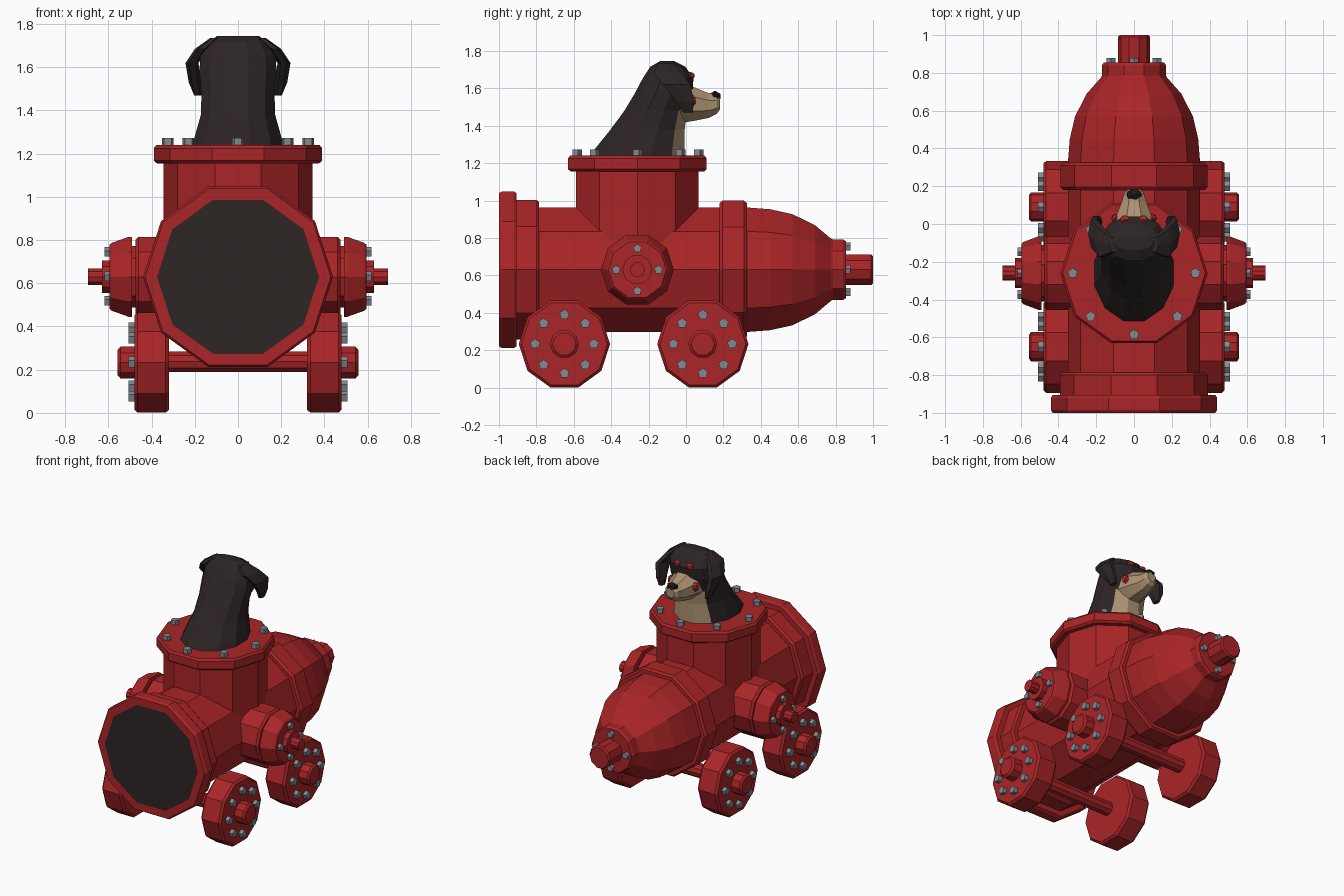
import bpy, bmesh, math
from mathutils import Vector

if "Cube" in bpy.data.objects:
    bpy.data.objects.remove(bpy.data.objects["Cube"])


def mat(name, rgb):
    m = bpy.data.materials.new(name)
    m.diffuse_color = (*rgb, 1)
    m.use_nodes = True
    m.node_tree.nodes["Principled BSDF"].inputs["Base Color"].default_value = m.diffuse_color
    return m


RED = mat("hydrant red", (0.40, 0.018, 0.020))
STEEL = mat("bolt grey", (0.22, 0.26, 0.29))
DARK = mat("bore dark", (0.026, 0.019, 0.018))
FUR = mat("fur black", (0.026, 0.018, 0.018))
TAN = mat("fur tan", (0.42, 0.29, 0.17))
RUST = mat("fur red", (0.50, 0.025, 0.025))
NOSE = mat("nose black", (0.012, 0.010, 0.011))


def loft(name, axis, sections, mats, centre=(0, 0), n=10, rule=None, phase=0):
    """Join polygon rings (t, a, b, du, dv) along an axis and cap both ends.
    A two-number section (t, r) is a regular ring."""
    bm = bmesh.new()
    rings = []
    for s in sections:
        t, a, b, du, dv = s if len(s) == 5 else (s[0], s[1], s[1], 0, 0)
        ring = []
        for i in range(n):
            ang = math.tau * i / n + phase
            u = centre[0] + du + a * math.cos(ang)
            v = centre[1] + dv + b * math.sin(ang)
            ring.append(bm.verts.new({'x': (t, u, v), 'y': (u, t, v), 'z': (u, v, t)}[axis]))
        rings.append(ring)
    for p, q in zip(rings, rings[1:]):
        for i in range(n):
            bm.faces.new((p[i], p[(i + 1) % n], q[(i + 1) % n], q[i]))
    bm.faces.new(rings[0])
    bm.faces.new(rings[-1])
    bmesh.ops.recalc_face_normals(bm, faces=bm.faces)
    if rule:
        for f in bm.faces:
            f.material_index = rule(f.calc_center_median(), f.normal)
    me = bpy.data.meshes.new(name)
    bm.to_mesh(me)
    bm.free()
    for m in mats:
        me.materials.append(m)
    ob = bpy.data.objects.new(name, me)
    bpy.context.collection.objects.link(ob)
    return ob


def bolts(name, axis, t0, t1, centre, radius, count, r=0.028):
    for i in range(count):
        a = math.tau * i / count
        c = (centre[0] + radius * math.cos(a), centre[1] + radius * math.sin(a))
        loft(name, axis, [(t0, r), (t1, r)], [STEEL], c, 5, phase=math.pi / 2)


def blob(name, loc, scale, material):
    bm = bmesh.new()
    bmesh.ops.create_icosphere(bm, subdivisions=1, radius=1)
    for v in bm.verts:
        v.co = Vector(c * s for c, s in zip(v.co, scale)) + Vector(loc)
    me = bpy.data.meshes.new(name)
    bm.to_mesh(me)
    bm.free()
    me.materials.append(material)
    bpy.context.collection.objects.link(bpy.data.objects.new(name, me))


# Hydrant barrel lying along y, with the dark bore as its front cap
ZC = 0.63
loft("barrel", 'y', [
    (-1, .375), (-1, .43), (-.985, .44), (-.92, .44), (-.905, .43), (-.905, .392),
    (-.80, .392), (-.785, .38), (-.785, .35), (.18, .35), (.18, .375), (.195, .388),
    (.31, .388), (.325, .375), (.325, .35), (.45, .34), (.57, .312), (.69, .25),
    (.775, .175), (.785, .17), (.84, .17), (.855, .16), (.855, .085), (.99, .085),
    (1, .075)], [RED, DARK], (0, ZC),
    rule=lambda c, nrm: int(c.y < -.99 and abs(c.x) < .01 and abs(c.z - ZC) < .01))
bolts("barrel_tip_bolt", 'y', .85, .88, (0, ZC), .122, 4, .024)

# Upright neck the dog sits in
YC = -0.26
loft("neck", 'z', [(ZC, .345), (1.155, .345), (1.155, .375), (1.168, .39), (1.225, .39),
                   (1.24, .378)], [RED], (0, YC))
bolts("neck_bolt", 'z', 1.235, 1.272, (0, YC), .325, 8)

for s in (-1, 1):
    # Side outlets
    loft("side_outlet", 'x', [(s * x, r) for x, r in (
        (.2, .195), (.46, .195), (.475, .18), (.475, .15), (.49, .15), (.49, .195),
        (.505, .195), (.585, .165), (.595, .155), (.595, .08), (.63, .08), (.63, .04),
        (.695, .04))], [RED], (YC, ZC))
    bolts("outlet_bolt", 'x', s * .59, s * .617, (YC, ZC), .113, 4, .024)
    # Wheels with hubs
    for y in (-.65, .09):
        loft("wheel", 'x', [(s * x, r) for x, r in (
            (.32, .23), (.335, .244), (.465, .244), (.48, .23), (.48, .077), (.545, .077),
            (.557, .062))], [RED], (y, .233))
        bolts("wheel_bolt", 'x', s * .475, s * .508, (y, .233), .157, 8)

for y in (-.65, .09):
    loft("axle", 'x', [(-.33, .05), (.33, .05)], [RED], (y, .237))


# Dog: torso and head from front/back outline at each height
def slab(z, back, front, w):
    return (z, w, (front - back) / 2, 0, (front + back) / 2)


loft("dog_body", 'z', [
    slab(1.20, -.55, .00, .225), slab(1.27, -.50, .00, .21), slab(1.38, -.41, .00, .178),
    slab(1.48, -.335, .01, .175), slab(1.58, -.275, .04, .185), slab(1.655, -.235, .045, .18),
    slab(1.715, -.195, .00, .145), slab(1.745, -.14, -.06, .10)],
    [FUR, TAN], n=12, phase=math.pi / 12,
    rule=lambda c, nrm: int(c.z < 1.5 and c.y > -.06 and nrm.y > .5))
loft("dog_snout", 'y', [
    (-.03, .12, .12, 0, 1.525), (.05, .098, .095, 0, 1.515), (.12, .07, .072, 0, 1.508),
    (.165, .055, .055, 0, 1.515), (.182, .035, .035, 0, 1.52)],
    [TAN], n=8, phase=math.pi / 8)
blob("dog_nose", (0, .155, 1.557), (.046, .034, .03), NOSE)

for s in (-1, 1):
    loft("dog_ear", 'z', [
        (1.47, .018, .03, s * .185, .01), (1.53, .028, .055, s * .2, -.005),
        (1.62, .03, .085, s * .213, -.05), (1.685, .03, .085, s * .17, -.1),
        (1.735, .02, .045, s * .11, -.11)], [FUR], n=6)
    blob("dog_brow", (s * .048, .024, 1.667), (.03, .024, .022), RUST)
    blob("dog_cheek", (s * .098, .03, 1.535), (.025, .026, .036), RUST)
